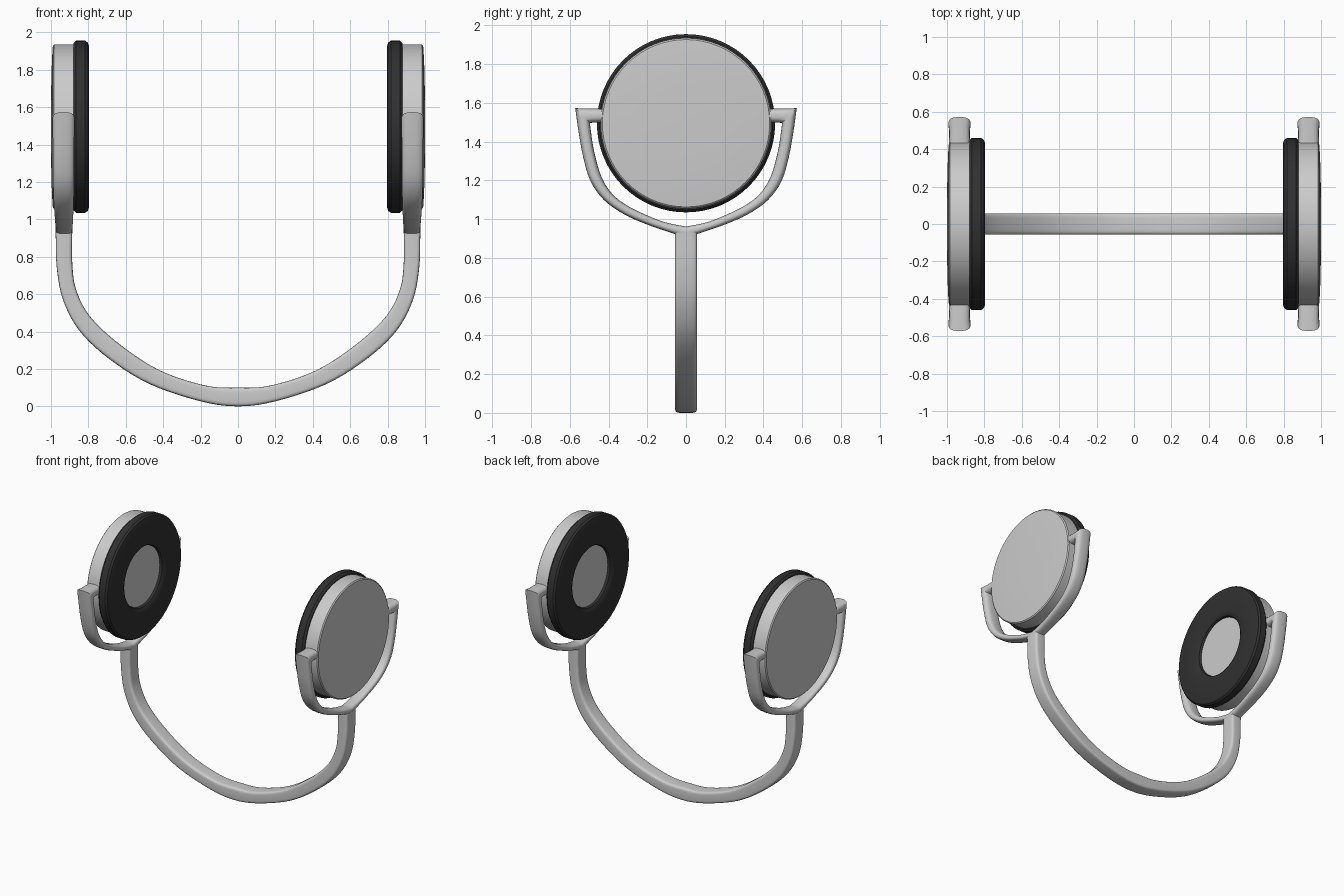
import bpy, bmesh, math
from mathutils import Vector

if "Cube" in bpy.data.objects:
    bpy.data.objects.remove(bpy.data.objects["Cube"])

CUP_Z = 1.495


def finish(name, bm, mat=None, angle=35):
    bmesh.ops.remove_doubles(bm, verts=bm.verts, dist=1e-5)
    bmesh.ops.recalc_face_normals(bm, faces=bm.faces)
    me = bpy.data.meshes.new(name)
    bm.to_mesh(me)
    bm.free()
    ob = bpy.data.objects.new(name, me)
    bpy.context.collection.objects.link(ob)
    if mat:
        me.materials.append(mat)
    bpy.ops.object.select_all(action='DESELECT')
    ob.select_set(True)
    bpy.context.view_layer.objects.active = ob
    bpy.ops.object.shade_smooth_by_angle(angle=math.radians(angle))
    return ob


def smooth(rows, steps=4):
    """Catmull-Rom through rows of numbers."""
    rows = [Vector(r) for r in rows]
    ext = [2 * rows[0] - rows[1]] + rows + [2 * rows[-1] - rows[-2]]
    out = []
    for i in range(1, len(ext) - 2):
        a, b, c, d = ext[i - 1:i + 3]
        for k in range(steps):
            t = k / steps
            out.append(0.5 * (2 * b + (c - a) * t + (2 * a - 5 * b + 4 * c - d) * t ** 2
                              + (3 * b - a - 3 * c + d) * t ** 3))
    return out + [rows[-1]]


def loft(name, rows, place, power, n=24, angle=35):
    """Rows: outer u,v, inner u,v, centre w, half width w; section is a superellipse."""
    bm = bmesh.new()
    rings = []
    for ou, ov, iu, iv, wc, wh in rows:
        ring = []
        for k in range(n):
            a = 2 * math.pi * (k + 0.5) / n
            c, s = math.cos(a), math.sin(a)
            c = math.copysign(abs(c) ** (2 / power), c)
            s = math.copysign(abs(s) ** (2 / power), s)
            t = (s + 1) / 2
            ring.append(bm.verts.new(place(ou + (iu - ou) * t, ov + (iv - ov) * t, wc + wh * c)))
        rings.append(ring)
    for p, q in zip(rings, rings[1:]):
        for k in range(n):
            bm.faces.new((p[k], p[(k + 1) % n], q[(k + 1) % n], q[k]))
    bm.faces.new(rings[0])
    bm.faces.new(rings[-1])
    return finish(name, bm, angle=angle)


def lathe(name, profile, side, mat=None, closed=False):
    """Spin (x, radius) points round the ear axis."""
    bm = bmesh.new()
    vs = [bm.verts.new((side * x, 0, CUP_Z + r)) for x, r in profile]
    pairs = list(zip(vs, vs[1:])) + ([(vs[-1], vs[0])] if closed else [])
    edges = [bm.edges.new(p) for p in pairs]
    bmesh.ops.spin(bm, geom=vs + edges, cent=(0, 0, CUP_Z), axis=(1, 0, 0),
                   angle=2 * math.pi, steps=64)
    return finish(name, bm, mat)


dark = bpy.data.materials.new("dark_cushion")
dark.diffuse_color = (0.03, 0.03, 0.03, 1)
dark.use_nodes = True
dark.node_tree.nodes["Principled BSDF"].inputs["Base Color"].default_value = dark.diffuse_color

# head band: outer x,z and inner x,z of the right half, mirrored to the left
half = [(.20, .027, .176, .112), (.47, .118, .417, .192), (.684, .25, .63, .33),
        (.845, .40, .79, .48), (.936, .57, .866, .626), (.970, .75, .886, .77),
        (.975, .93, .886, .93)]
band = [(-a, b, -c, d) for a, b, c, d in reversed(half)] + [(0, 0, 0, .10)] + half
band = [(*r, 0, .057) for r in smooth(band, 5)]
loft("head_band", band, lambda u, v, w: (u, w, v), 6)

# yoke: outer y,z / inner y,z / x centre / x half width, from the stem up to the pivot
arm = smooth([(0, .905, 0, .962, .930, .045), (.10, .937, .10, .982, .930, .045),
              (.20, .972, .19, .1015 * 10, .930, .048), (.32, 1.025, .30, 1.068, .931, .051),
              (.425, 1.10, .38, 1.13, .932, .054), (.495, 1.20, .437, 1.22, .933, .056),
              (.533, 1.33, .474, 1.35, .933, .057), (.556, 1.46, .490, 1.45, .933, .058),
              (.572, 1.573, .496, 1.497, .933, .059)])
arm += [(.52, 1.572, .47, 1.498, .933, .054), (.43, 1.570, .43, 1.500, .933, .056)]
yoke = [(-r[0], r[1], -r[2], *r[3:]) for r in reversed(arm[1:])] + arm

cup = [(.87, 0), (.87, .44), (.983, .44), (.99, .432), (.995, .36), (.999, .2), (1, 0)]
pad = [(.88, .225), (.88, .447), (.866, .46), (.817, .46), (.803, .450), (.797, .432),
       (.797, .275), (.801, .25), (.812, .232), (.83, .225)]
disc = [(.872, .228), (.828, .228), (.828, 0)]

# both ear assemblies
for side, tag in ((1, "right"), (-1, "left")):
    loft("yoke_" + tag, yoke, lambda u, v, w: (side * w, u, v), 2.8, angle=40)
    lathe("ear_cup_" + tag, cup, side)
    lathe("ear_cushion_" + tag, pad, side, dark, closed=True)
    lathe("speaker_disc_" + tag, disc, side)
